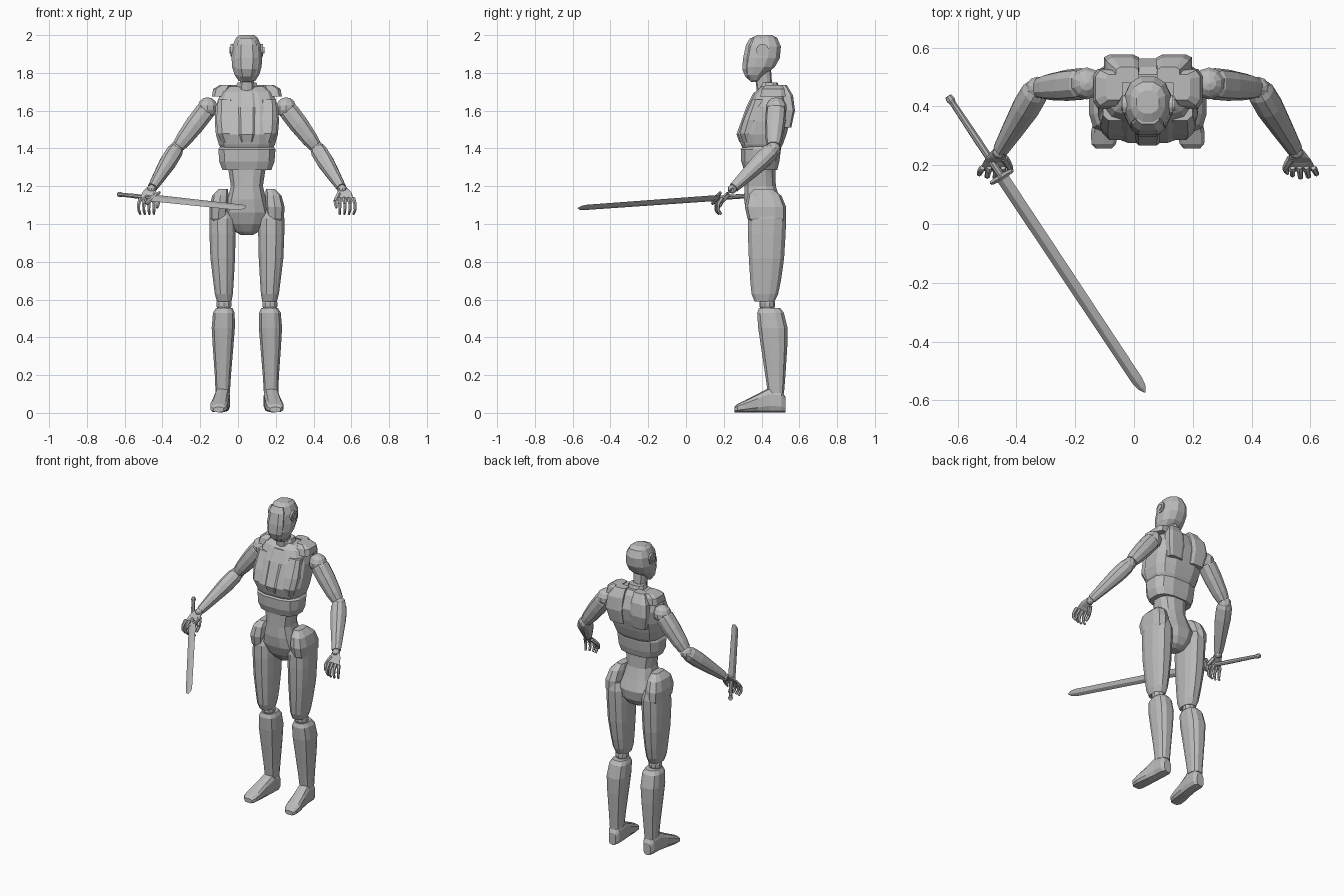
import bpy, bmesh, math
from mathutils import Vector as V

CX = 0.047  # body centre line
mat = bpy.data.materials.new("plain grey")
mat.diffuse_color = (0.5, 0.5, 0.5, 1)


def finish(bm, name):
    bmesh.ops.recalc_face_normals(bm, faces=bm.faces)
    me = bpy.data.meshes.new(name)
    bm.to_mesh(me)
    bm.free()
    me.materials.append(mat)
    ob = bpy.data.objects.new(name, me)
    bpy.context.collection.objects.link(ob)
    return ob


def loft(name, rings, n=12, e=2.6):
    """Skin superellipse rings given as (centre, half axis u, half axis v)."""
    bm = bmesh.new()
    loops = []
    for c, u, v in rings:
        loop = []
        for i in range(n):
            a = 2 * math.pi * (i + 0.5) / n
            ca, sa = math.cos(a), math.sin(a)
            p = math.copysign(abs(ca) ** (2 / e), ca)
            q = math.copysign(abs(sa) ** (2 / e), sa)
            loop.append(bm.verts.new(V(c) + V(u) * p + V(v) * q))
        loops.append(loop)
    for a, b in zip(loops, loops[1:]):
        for i in range(n):
            j = (i + 1) % n
            bm.faces.new((a[i], a[j], b[j], b[i]))
    bm.faces.new(loops[0])
    bm.faces.new(loops[-1])
    return finish(bm, name)


def column(name, rows, s=1, n=12, e=2.6):
    """Upright form: rows of (z, offset from centre, half width, front y, back y)."""
    loft(name, [((CX + s * dx, (f + b) / 2, z), (w, 0, 0), (0, (b - f) / 2, 0))
                for z, dx, w, f, b in rows], n, e)


def limb(name, p0, p1, prof, n=10, e=2.4, flat=1.0):
    """Tapered form along a line: prof of (t, radius)."""
    p0, p1 = V(p0), V(p1)
    d = (p1 - p0).normalized()
    u = d.cross(V((0, 1, 0))).normalized()
    v = d.cross(u)
    loft(name, [(p0.lerp(p1, t), u * r, v * r * flat) for t, r in prof], n, e)


def ball(name, c, r):
    bm = bmesh.new()
    bmesh.ops.create_uvsphere(bm, u_segments=10, v_segments=7, radius=r)
    bmesh.ops.translate(bm, vec=V(c), verts=bm.verts)
    finish(bm, name)


# head, face mask and neck
column("head", [(2.0, 0, .04, .375, .455), (1.985, 0, .06, .345, .485), (1.94, 0, .079, .32, .505),
                (1.88, 0, .084, .308, .50), (1.83, 0, .08, .303, .472), (1.79, 0, .067, .315, .42),
                (1.757, 0, .045, .34, .385)], e=2.3)
column("face_mask", [(1.985, 0, .04, .338, .40), (1.95, 0, .056, .316, .40), (1.88, 0, .062, .300, .40),
                     (1.82, 0, .056, .295, .40), (1.78, 0, .042, .312, .38), (1.752, 0, .03, .345, .375)],
       n=8, e=3)
column("neck", [(1.82, 0, .042, .36, .45), (1.75, 0, .038, .37, .455), (1.70, 0, .045, .375, .47)], n=10)
column("collar", [(1.75, 0, .052, .40, .485), (1.70, 0, .07, .375, .50)], n=10)

# chest, breast plate, rib band and abdomen
column("chest", [(1.728, 0, .10, .40, .51), (1.70, 0, .14, .365, .535), (1.62, 0, .170, .325, .565),
                 (1.54, 0, .174, .295, .553), (1.475, 0, .168, .273, .535), (1.42, 0, .152, .288, .515),
                 (1.385, 0, .13, .305, .495)], e=3)
column("breast_plate", [(1.695, 0, .045, .356, .42), (1.62, 0, .054, .318, .40), (1.475, 0, .05, .265, .36),
                        (1.435, 0, .038, .28, .36)], n=8, e=4)
column("rib_band", [(1.42, 0, .14, .31, .50), (1.395, 0, .155, .287, .505), (1.33, 0, .15, .29, .497),
                    (1.285, 0, .132, .305, .485)], e=2.8)
column("abdomen", [(1.34, 0, .11, .31, .48), (1.27, 0, .098, .31, .475), (1.20, 0, .087, .308, .478),
                   (1.13, 0, .105, .305, .50), (1.06, 0, .125, .315, .525), (1.0, 0, .10, .34, .515),
                   (.96, 0, .065, .37, .49), (.943, 0, .035, .39, .46)])

# paired body and leg parts
for s, side in ((-1, "right"), (1, "left")):
    P = lambda dx, y, z: V((CX + s * dx, y, z))
    column(side + "_shoulder_pad", [(1.735, .115, .03, .42, .51), (1.715, .135, .045, .40, .525),
                                    (1.675, .145, .042, .39, .53)], s, 8, 4)
    column(side + "_shoulder_blade", [(1.735, .07, .04, .48, .535), (1.68, .085, .058, .50, .568),
                                      (1.60, .09, .062, .52, .578), (1.51, .08, .05, .51, .558)], s, 8, 4)
    column(side + "_breast", [(1.66, .11, .045, .35, .43), (1.55, .105, .06, .302, .42),
                              (1.48, .10, .058, .282, .40), (1.43, .09, .045, .30, .40)], s, 8, 3)
    column(side + "_hip_guard", [(1.185, .125, .025, .36, .46), (1.15, .14, .045, .325, .505),
                                 (1.09, .148, .053, .312, .53), (1.03, .15, .048, .325, .53),
                                 (.98, .135, .04, .36, .51)], s, 10, 3)
    column(side + "_thigh", [(1.08, .135, .058, .345, .52), (1.03, .13, .07, .327, .533),
                             (.95, .129, .071, .325, .53), (.82, .128, .067, .33, .522),
                             (.70, .124, .056, .338, .505), (.63, .122, .049, .345, .49),
                             (.59, .12, .04, .362, .47)], s)
    ball(side + "_knee", P(.122, .43, .575), .043)
    column(side + "_shin", [(.555, .12, .045, .385, .50), (.53, .122, .059, .375, .52),
                            (.45, .125, .063, .38, .54), (.35, .126, .056, .395, .538),
                            (.20, .127, .044, .418, .528), (.105, .128, .039, .432, .52)], s)
    # feet run heel to toe: (y, height, half width, offset)
    loft(side + "_foot", [(P(dx, y, h / 2 + .003), (w, 0, 0), (0, 0, h / 2)) for y, h, w, dx in
                          [(.527, .08, .026, .128), (.505, .12, .04, .128), (.44, .13, .041, .13),
                           (.38, .098, .043, .138), (.31, .062, .048, .147), (.272, .044, .043, .15),
                           (.256, .028, .028, .15)]], 10, 3.2)
    # ear discs with a raised hub
    for nm, r, x0, x1 in (("ear_ring", .034, .06, .086), ("ear_hub", .019, .08, .092)):
        loft(side + "_" + nm, [(P(x, .405, 1.92), (0, r, 0), (0, 0, r)) for x in (x0, x1)], 12, 2)

    # arms
    sh, el, wr = P(.208, .478, 1.615), P(.375, .462, 1.395), P(.505, .245, 1.185)
    ball(side + "_shoulder", sh, .056)
    limb(side + "_upper_arm", sh, el, [(-.05, .035), (.1, .054), (.4, .053), (.75, .045), (.92, .036)])
    ball(side + "_elbow", el, .04)
    limb(side + "_forearm", el, wr, [(-.06, .03), (.08, .045), (.3, .046), (.65, .036), (.96, .026)])
    ball(side + "_wrist", wr, .024)
    # hand: palm, four curled fingers and a thumb
    loft(side + "_palm", [(wr, (.026, 0, 0), (0, .010, .016)),
                          (P(.518, .215, 1.16), (.037, 0, 0), (0, .011, .016)),
                          (P(.526, .19, 1.128), (.043, 0, 0), (0, .012, .010))], 8, 3)
    for i in range(4):
        dx = .492 + .024 * i
        back = .008 * abs(i - 1.3)
        pts = [P(dx, .19, 1.135), P(dx + .003 * i, .158 + back, 1.105),
               P(dx + .003 * i, .156 + back, 1.075), P(dx, .172 + back, 1.052)]
        for j in range(3):
            r = .0115 - .0015 * j
            limb(f"{side}_finger_{i}_{j}", pts[j], pts[j + 1], [(-.1, r * .8), (.15, r), (1.0, r * .8)], 6, 2)
    limb(side + "_thumb_base", P(.488, .225, 1.16), P(.468, .19, 1.12), [(0, .014), (.5, .014), (1, .011)], 6, 2)
    limb(side + "_thumb_tip", P(.468, .19, 1.12), P(.475, .172, 1.085), [(0, .011), (.6, .010), (1, .006)], 6, 2)

# sword held in the right hand
a, b = V((-.632, .435, 1.157)), V((.038, -.573, 1.085))
d = (b - a).normalized()
h = d.cross(V((0, 0, 1))).normalized() * -1
up = h.cross(d).normalized()
if up.z < 0:
    up = -up
t = math.radians(37)
w = h * math.cos(t) + up * math.sin(t)
k = up * math.cos(t) - h * math.sin(t)
L = (b - a).length
g = .33  # distance from pommel to guard
loft("sword_grip", [(a + d * x, w * r, k * r) for x, r in
                    ((0, .012), (.015, .015), (.03, .011), (.18, .013), (g, .012))], 8, 2)
# axes doubled as offset diamonds: the edge sits on w, the ridge on k
bm = bmesh.new()
loops = [[bm.verts.new(a + d * x + v) for v in (w * r, k * q, w * -r, k * -q)]
         for x, r, q in ((g, .027, .008), (L - .05, .024, .007), (L - .02, .018, .005), (L, .002, .001))]
for p, q in zip(loops, loops[1:]):
    for i in range(4):
        bm.faces.new((p[i], p[(i + 1) % 4], q[(i + 1) % 4], q[i]))
bm.faces.new(loops[0])
bm.faces.new(loops[-1])
finish(bm, "sword_blade")
c = a + d * g
loft("sword_guard", [(c + w * x, d * r, k * r) for x, r in
                     ((-.053, .006), (-.045, .009), (0, .013), (.045, .009), (.053, .006))], 6, 2)
